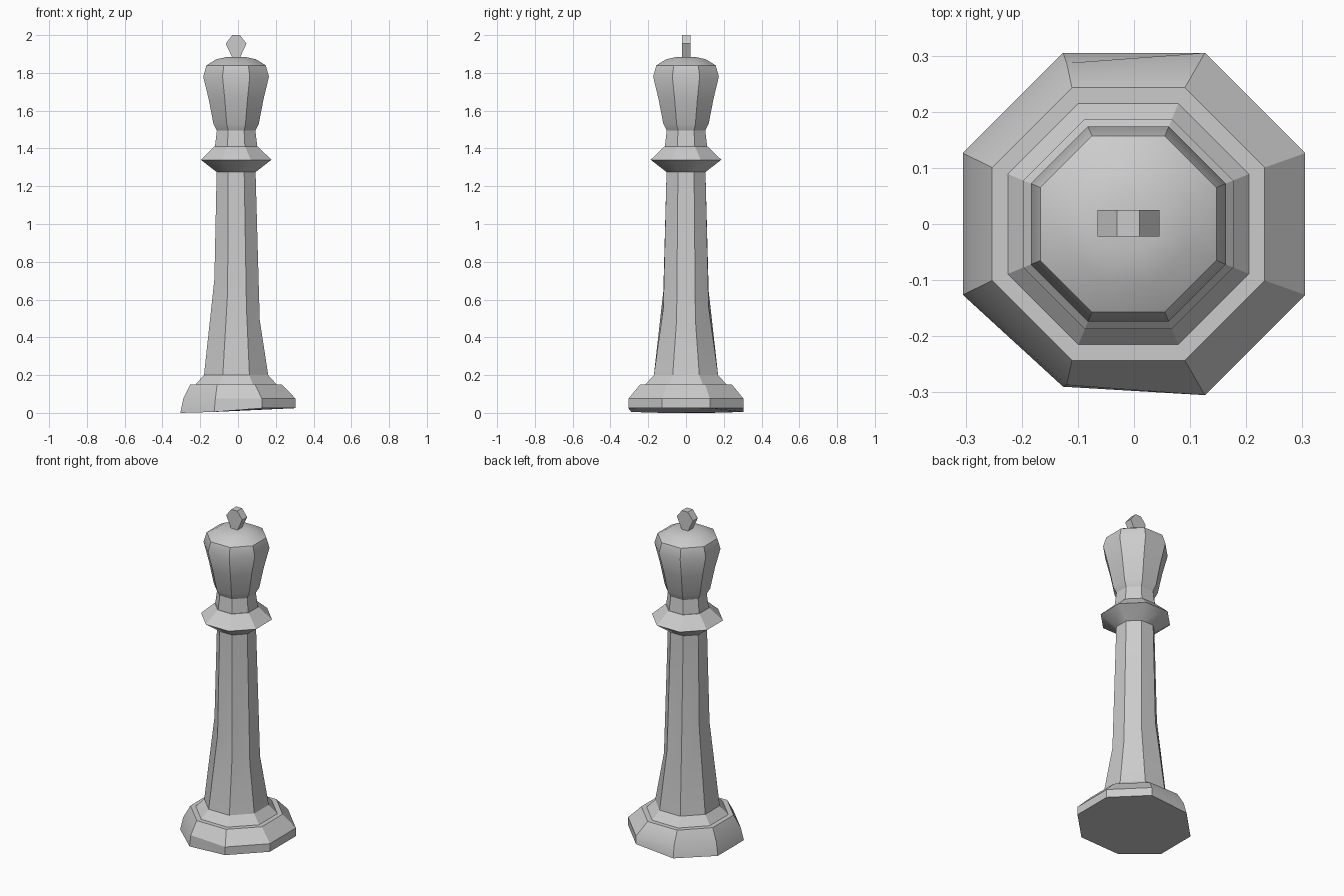
import bpy, bmesh, math

cube = bpy.data.objects.get("Cube")
if cube:
    bpy.data.objects.remove(cube, do_unlink=True)

AXIS_X = -0.01   # the upper body leans slightly off the base centre
SIDES = 8

grey = bpy.data.materials.new("plain grey")
grey.use_nodes = True
colour = (0.6, 0.6, 0.6, 1)
grey.diffuse_color = colour
grey.node_tree.nodes["Principled BSDF"].inputs["Base Color"].default_value = colour


def finish(name, bm):
    bmesh.ops.recalc_face_normals(bm, faces=bm.faces)
    mesh = bpy.data.meshes.new(name)
    bm.to_mesh(mesh)
    bm.free()
    mesh.materials.append(grey)
    obj = bpy.data.objects.new(name, mesh)
    bpy.context.collection.objects.link(obj)
    bpy.ops.object.select_all(action='DESELECT')
    obj.select_set(True)
    bpy.context.view_layer.objects.active = obj
    bpy.ops.object.shade_smooth_by_angle(angle=math.radians(30))
    return obj


def octagon(bm, z, apothem, cx=AXIS_X):
    radius = apothem / math.cos(math.pi / SIDES)
    angles = [(i + 0.5) * math.tau / SIDES for i in range(SIDES)]
    return [bm.verts.new((cx + radius * math.cos(a), radius * math.sin(a), z))
            for a in angles]


def skin(bm, rings, cap_bottom=True, cap_top=True):
    for low, high in zip(rings, rings[1:]):
        for i in range(SIDES):
            j = (i + 1) % SIDES
            bm.faces.new((low[i], low[j], high[j], high[i]))
    if cap_bottom:
        bm.faces.new(rings[0][::-1])
    if cap_top:
        bm.faces.new(rings[-1])


def turned(name, profile):
    bm = bmesh.new()
    skin(bm, [octagon(bm, z, a) for z, a in profile])
    return finish(name, bm)


# Base: its underside is cut unevenly and the rim is worn on the right
bm = bmesh.new()
foot = octagon(bm, 0, 0.305, 0)
rim = octagon(bm, 0.075, 0.305, 0)
for v in foot:
    v.co.z = 0.025 if v.co.x > 0 else (0.0 if abs(v.co.y) < 0.2 else 0.005)
    if v.co.x < 0 and v.co.y < -0.2:
        v.co.y += 0.015
for v in rim:
    if v.co.x < 0:
        v.co.x *= 0.95
        v.co.y *= 0.94
upper = [octagon(bm, z, a) for z, a in ((0.15, 0.243), (0.15, 0.215), (0.2, 0.17))]
skin(bm, [foot, rim] + upper)
finish("base", bm)

# Stem: the bend in the taper sits higher on the right side
bm = bmesh.new()
bend = octagon(bm, 0.6, 0.12)
for v in bend:
    v.co.z -= 0.9 * (v.co.x - AXIS_X)
    v.co.x += 0.005
skin(bm, [octagon(bm, 0.2, 0.17), bend, octagon(bm, 1.275, 0.103)])
finish("stem", bm)

turned("collar", [(1.275, 0.103), (1.34, 0.187), (1.41, 0.115)])

turned("neck_and_head", [(1.41, 0.112), (1.495, 0.102), (1.53, 0.12), (1.66, 0.145),
                         (1.78, 0.174), (1.84, 0.157), (1.872, 0.105), (1.884, 0.05)])

# Finial: a flat six-sided gem standing on the crown
bm = bmesh.new()
outline = [(-0.02, 1.88), (0.02, 1.88), (0.055, 1.955),
           (0.02, 2.0), (-0.02, 2.0), (-0.055, 1.955)]
face = bm.faces.new([bm.verts.new((AXIS_X + x, -0.022, z)) for x, z in outline])
sweep = bmesh.ops.extrude_face_region(bm, geom=[face])
for item in sweep["geom"]:
    if isinstance(item, bmesh.types.BMVert):
        item.co.y = 0.025
finish("finial", bm)
